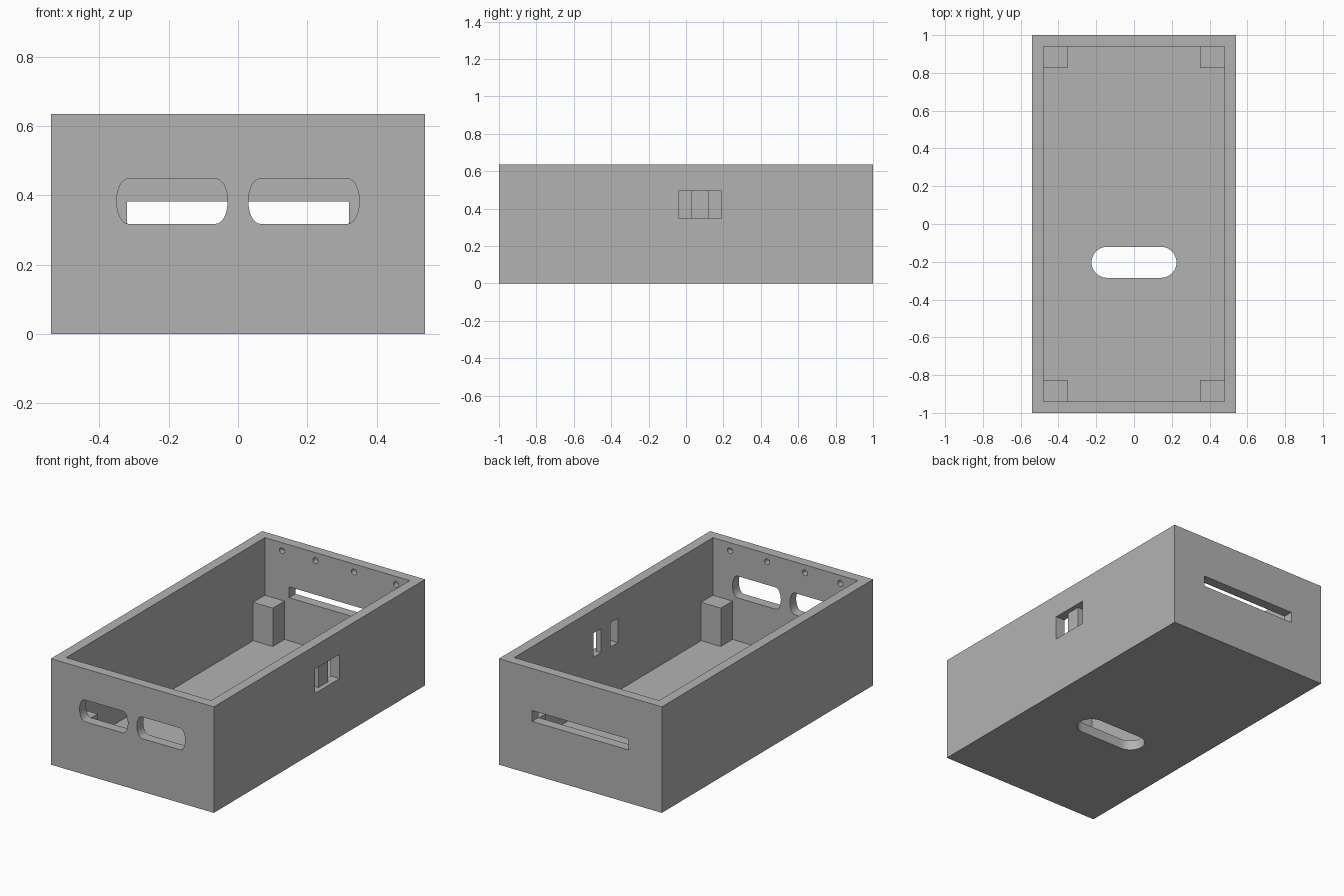
import bpy
import bmesh
from math import cos, sin, pi
from mathutils import Vector

cube = bpy.data.objects.get("Cube")
if cube:
    bpy.data.objects.remove(cube, do_unlink=True)

HX, HY, H, WALL = 0.54, 1.0, 0.635, 0.06
IX, IY = HX - WALL, HY - WALL

grey = bpy.data.materials.new("light_grey")
grey.use_nodes = True
grey.diffuse_color = (0.45, 0.45, 0.45, 1)
grey.node_tree.nodes["Principled BSDF"].inputs["Base Color"].default_value = (0.45, 0.45, 0.45, 1)


def prism(name, outline, to_3d, start, end):
    """Extrude a 2D outline from start to end along the axis chosen by to_3d."""
    bm = bmesh.new()
    face = bm.faces.new([bm.verts.new(to_3d(u, v, start)) for u, v in outline])
    new = bmesh.ops.extrude_face_region(bm, geom=[face])["geom"]
    shift = Vector(to_3d(0, 0, end)) - Vector(to_3d(0, 0, start))
    bmesh.ops.translate(bm, vec=shift, verts=[g for g in new if isinstance(g, bmesh.types.BMVert)])
    bmesh.ops.recalc_face_normals(bm, faces=bm.faces)
    mesh = bpy.data.meshes.new(name)
    bm.to_mesh(mesh)
    bm.free()
    mesh.materials.append(grey)
    obj = bpy.data.objects.new(name, mesh)
    bpy.context.collection.objects.link(obj)
    return obj


def along_z(u, v, w):
    return (u, v, w)


def along_y(u, v, w):
    return (u, w, v)


def along_x(u, v, w):
    return (w, u, v)


def rect(u0, u1, v0, v1):
    return [(u0, v0), (u1, v0), (u1, v1), (u0, v1)]


def rounded_slot(u, v, half_w, half_h, cap, steps=16):
    """Slot outline with half-ellipse ends of depth cap."""
    points = []
    for side in (1, -1):
        for i in range(steps + 1):
            a = -pi / 2 + pi * i / steps
            points.append((u + side * (half_w - cap + cap * cos(a)), v + side * half_h * sin(a)))
    return points


def circle(u, v, r, n=24):
    return [(u + r * cos(2 * pi * i / n), v + r * sin(2 * pi * i / n)) for i in range(n)]


# Open box
box = prism("open_box", rect(-HX, HX, -HY, HY), along_z, 0, H)
cutters = [prism("cavity_cutter", rect(-IX, IX, -IY, IY), along_z, WALL, H + 0.1)]

# Twin rounded openings in the front wall
for side in (-1, 1):
    cutters.append(prism("front_slot_cutter", rounded_slot(side * 0.19, 0.383, 0.16, 0.065, 0.034),
                         along_y, -HY - 0.05, -IY + 0.02))

# Long narrow slot in the back wall
cutters.append(prism("back_slot_cutter", rect(-0.32, 0.32, 0.318, 0.383), along_y, IY - 0.02, HY + 0.05))

# Rounded slot in the floor
cutters.append(prism("floor_slot_cutter", rounded_slot(0, -0.203, 0.225, 0.082, 0.082),
                     along_z, -0.05, WALL + 0.02))

# Side recess with two slits through to the inside
cutters.append(prism("side_recess_cutter", rect(-0.04, 0.19, 0.35, 0.495), along_x, HX - 0.027, HX + 0.05))
for y in (-0.04, 0.12):
    cutters.append(prism("side_slit_cutter", rect(y, y + 0.07, 0.35, 0.495), along_x, IX - 0.02, HX + 0.05))

# Blind screw holes inside the end walls
for wall, xs in ((-1, (-0.365, -0.13, 0.12, 0.367)), (1, (-0.367, -0.145, 0.11, 0.39))):
    for x in xs:
        cutters.append(prism("screw_hole_cutter", circle(x, 0.587, 0.017), along_y,
                             wall * (IY - 0.02), wall * (IY + 0.035)))

# Cut every opening and discard the cutters
for cutter in cutters:
    cutter.hide_render = True
    mod = box.modifiers.new("cut", "BOOLEAN")
    mod.operation = "DIFFERENCE"
    mod.solver = "EXACT"
    mod.object = cutter
bpy.context.view_layer.update()
cut_mesh = bpy.data.meshes.new_from_object(box.evaluated_get(bpy.context.evaluated_depsgraph_get()))
box.modifiers.clear()
box.data = cut_mesh
for cutter in cutters:
    bpy.data.objects.remove(cutter, do_unlink=True)

# Support posts in the four corners, set slightly into walls and floor
posts = []
for sx, x_name in ((-1, "right"), (1, "left")):
    for sy, y_name in ((-1, "front"), (1, "back")):
        outline = [(sx * u, sy * v) for u, v in rect(0.35, IX + 0.01, 0.829, IY + 0.01)]
        posts.append(prism(f"{y_name}_{x_name}_post", outline, along_z, WALL - 0.01, 0.29))

# Smooth the rounded cuts, keep the corners crisp
bpy.ops.object.select_all(action="DESELECT")
for obj in [box] + posts:
    obj.select_set(True)
bpy.context.view_layer.objects.active = box
bpy.ops.object.shade_smooth_by_angle(angle=pi / 6)
